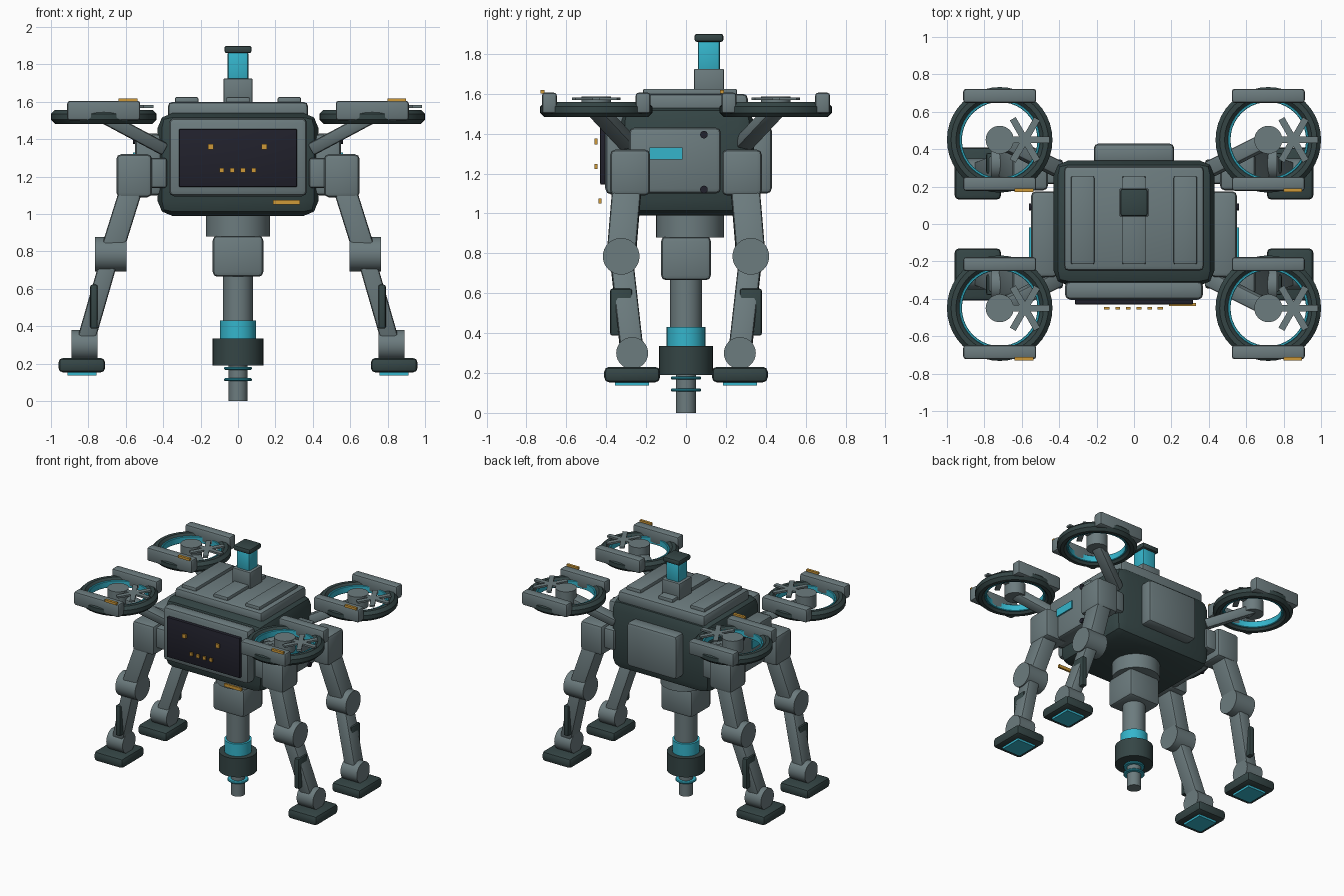
import bpy, bmesh, math
from mathutils import Vector, Matrix

if "Cube" in bpy.data.objects:
    bpy.data.objects.remove(bpy.data.objects["Cube"])


def material(name, r, g, b):
    m = bpy.data.materials.new(name)
    m.use_nodes = True
    m.diffuse_color = (r, g, b, 1)
    m.node_tree.nodes["Principled BSDF"].inputs["Base Color"].default_value = (r, g, b, 1)
    return m


GREY = material("steel grey", 0.15, 0.20, 0.21)
DARK = material("dark slate", 0.035, 0.06, 0.06)
CYAN = material("cyan", 0.035, 0.46, 0.60)
ORANGE = material("amber", 0.62, 0.32, 0.04)
BLACK = material("screen black", 0.015, 0.015, 0.025)
parts = []


def finish(name, bm, mat, matrix):
    bmesh.ops.recalc_face_normals(bm, faces=bm.faces)
    bm.transform(matrix)
    mesh = bpy.data.meshes.new(name)
    bm.to_mesh(mesh)
    bm.free()
    mesh.materials.append(mat)
    ob = bpy.data.objects.new(name, mesh)
    bpy.context.collection.objects.link(ob)
    parts.append(ob)
    return ob


def box(name, mat, centre, size, bevel=0.0, rot=None):
    bm = bmesh.new()
    bmesh.ops.create_cube(bm, size=1)
    bm.transform(Matrix.Diagonal((*size, 1)))
    if bevel:
        bmesh.ops.bevel(bm, geom=bm.edges[:], offset=bevel, segments=2,
                        profile=0.5, affect='EDGES')
    turn = rot if rot else Matrix.Identity(4)
    return finish(name, bm, mat, Matrix.Translation(centre) @ turn)


def cylinder(name, mat, centre, radius, length, axis='Z'):
    bm = bmesh.new()
    bmesh.ops.create_cone(bm, cap_ends=True, segments=32, radius1=radius,
                          radius2=radius, depth=length)
    turn = Matrix.Rotation(math.pi / 2, 4, 'Y') if axis == 'X' else Matrix.Identity(4)
    return finish(name, bm, mat, Matrix.Translation(centre) @ turn)


def beam(name, mat, start, end, wide, deep, bevel=0.015):
    # Bevelled bar between two points; deep runs along y
    a, b = Vector(start), Vector(end)
    z = (b - a).normalized()
    x = Vector((0, 1, 0)).cross(z).normalized()
    y = z.cross(x)
    rot = Matrix((x, y, z)).transposed().to_4x4()
    return box(name, mat, (a + b) / 2, (wide, deep, (b - a).length), bevel, rot)


def ring(name, mat, centre, inner, outer, height, chamfer):
    # Chamfered rectangular section swept round z
    bm = bmesh.new()
    h, c = height / 2, chamfer
    section = [(inner, c - h), (inner + c, -h), (outer - c, -h), (outer, c - h),
               (outer, h - c), (outer - c, h), (inner + c, h), (inner, h - c)]
    vs = [bm.verts.new((r, 0, z)) for r, z in section]
    es = [bm.edges.new((vs[i], vs[(i + 1) % len(vs)])) for i in range(len(vs))]
    bmesh.ops.spin(bm, geom=vs + es, cent=(0, 0, 0), axis=(0, 0, 1),
                   angle=math.tau, steps=40, use_merge=False)
    bmesh.ops.remove_doubles(bm, verts=bm.verts, dist=0.0005)
    return finish(name, bm, mat, Matrix.Translation(centre))


# Body shell and its armour plates
box("body_shell", DARK, (0, 0.005, 1.265), (0.86, 0.67, 0.55), 0.08)
box("top_plate", GREY, (0, 0.03, 1.55), (0.75, 0.56, 0.10), 0.025)
box("front_plate", GREY, (0, -0.355, 1.305), (0.74, 0.10, 0.42), 0.03)
box("back_plate", GREY, (0, 0.375, 1.27), (0.43, 0.11, 0.34), 0.025)
for x in (-0.275, 0, 0.275):
    box("top_rib", GREY, (x, 0.02, 1.605), (0.125, 0.47, 0.04), 0.008)

# Face screen with indicator lights
box("screen", BLACK, (0, -0.415, 1.30), (0.63, 0.03, 0.31), 0.005)
for x in (-0.145, 0.14):
    box("eye_light", ORANGE, (x, -0.45, 1.36), (0.03, 0.015, 0.03))
for i in range(4):
    box("mouth_light", ORANGE, (-0.087 + i * 0.057, -0.45, 1.235), (0.025, 0.015, 0.025))
box("front_marker", ORANGE, (0.26, -0.43, 1.063), (0.145, 0.015, 0.024))

# Mast on the roof
box("mast_base", GREY, (0, 0.115, 1.66), (0.155, 0.15, 0.13), 0.006)
box("mast_sensor", CYAN, (0, 0.115, 1.79), (0.11, 0.11, 0.16), 0.012)
box("mast_cap", DARK, (0, 0.115, 1.88), (0.145, 0.145, 0.04), 0.012)

# Drill column underneath
cylinder("drill_collar", GREY, (0, 0.02, 0.945), 0.17, 0.13)
box("drill_housing", GREY, (0, 0, 0.775), (0.27, 0.25, 0.22), 0.025)
cylinder("drill_tube", GREY, (0, 0, 0.54), 0.08, 0.27)
cylinder("drill_band", CYAN, (0, 0, 0.38), 0.097, 0.10)
cylinder("drill_chuck", DARK, (0, 0, 0.262), 0.135, 0.145)
cylinder("drill_shaft", GREY, (0, 0, 0.10), 0.05, 0.20)
for z in (0.115, 0.175):
    ring("drill_ring", CYAN, (0, 0, z), 0.045, 0.075, 0.016, 0.005)

# Side panels with light strip and bolts
for s in (-1, 1):
    box("side_panel", GREY, (s * 0.48, -0.055, 1.265), (0.14, 0.46, 0.33), 0.025)
    box("side_light", CYAN, (s * 0.553, -0.10, 1.30), (0.016, 0.165, 0.06))
    for z in (1.12, 1.395):
        cylinder("side_bolt", BLACK, (s * 0.552, 0.09, z), 0.019, 0.02, 'X')

for sx in (-1, 1):
    for sy in (-1, 1):
        def at(x, y, z):
            return Vector((sx * x, sy * y, z))

        # Leg
        hip, knee, ankle = at(0.55, 0.29, 1.2), at(0.68, 0.325, 0.785), at(0.82, 0.27, 0.30)
        box("hip", GREY, at(0.555, 0.28, 1.205), (0.19, 0.20, 0.23), 0.025)
        box("hip_bracket", GREY, at(0.44, 0.28, 1.22), (0.12, 0.13, 0.16), 0.015)
        beam("upper_leg", GREY, hip, knee, 0.12, 0.145)
        cylinder("knee", GREY, knee, 0.092, 0.17, 'X')
        beam("lower_leg", GREY, knee, ankle, 0.095, 0.115)
        box("shin_guard", DARK, at(0.77, 0.325, 0.505), (0.04, 0.11, 0.235), 0.01)
        cylinder("ankle", GREY, ankle, 0.08, 0.14, 'X')
        box("foot", DARK, at(0.835, 0.27, 0.192), (0.25, 0.28, 0.078), 0.025)
        box("foot_pad", CYAN, at(0.835, 0.27, 0.147), (0.155, 0.17, 0.02))

        # Rotor pod
        c = at(0.718, 0.45, 1.52)
        ring("rotor_ring", DARK, c, 0.212, 0.282, 0.075, 0.022)
        ring("rotor_liner", CYAN, c, 0.202, 0.216, 0.05, 0.003)
        cylinder("rotor_hub", GREY, c + Vector((0, 0, 0.015)), 0.075, 0.10)
        beam("rotor_arm", GREY, at(0.40, 0.29, 1.35), c, 0.07, 0.085)
        for y in (-0.235, 0.235):
            box("rotor_guard", GREY, c + Vector((0, y, 0.033)), (0.39, 0.075, 0.105), 0.015)
        box("rotor_marker", ORANGE, c + Vector((0.13, -0.27, 0.09)), (0.10, 0.02, 0.018))
        for k in range(3):
            box("rotor_blade", GREY, c + Vector((0.135, 0, 0.055)), (0.26, 0.036, 0.014),
                rot=Matrix.Rotation(k * math.pi / 3, 4, 'Z'))

# Smooth rounded faces, keep hard edges
bpy.ops.object.select_all(action='DESELECT')
for ob in parts:
    ob.select_set(True)
bpy.context.view_layer.objects.active = parts[0]
bpy.ops.object.shade_smooth_by_angle(angle=math.radians(30))
